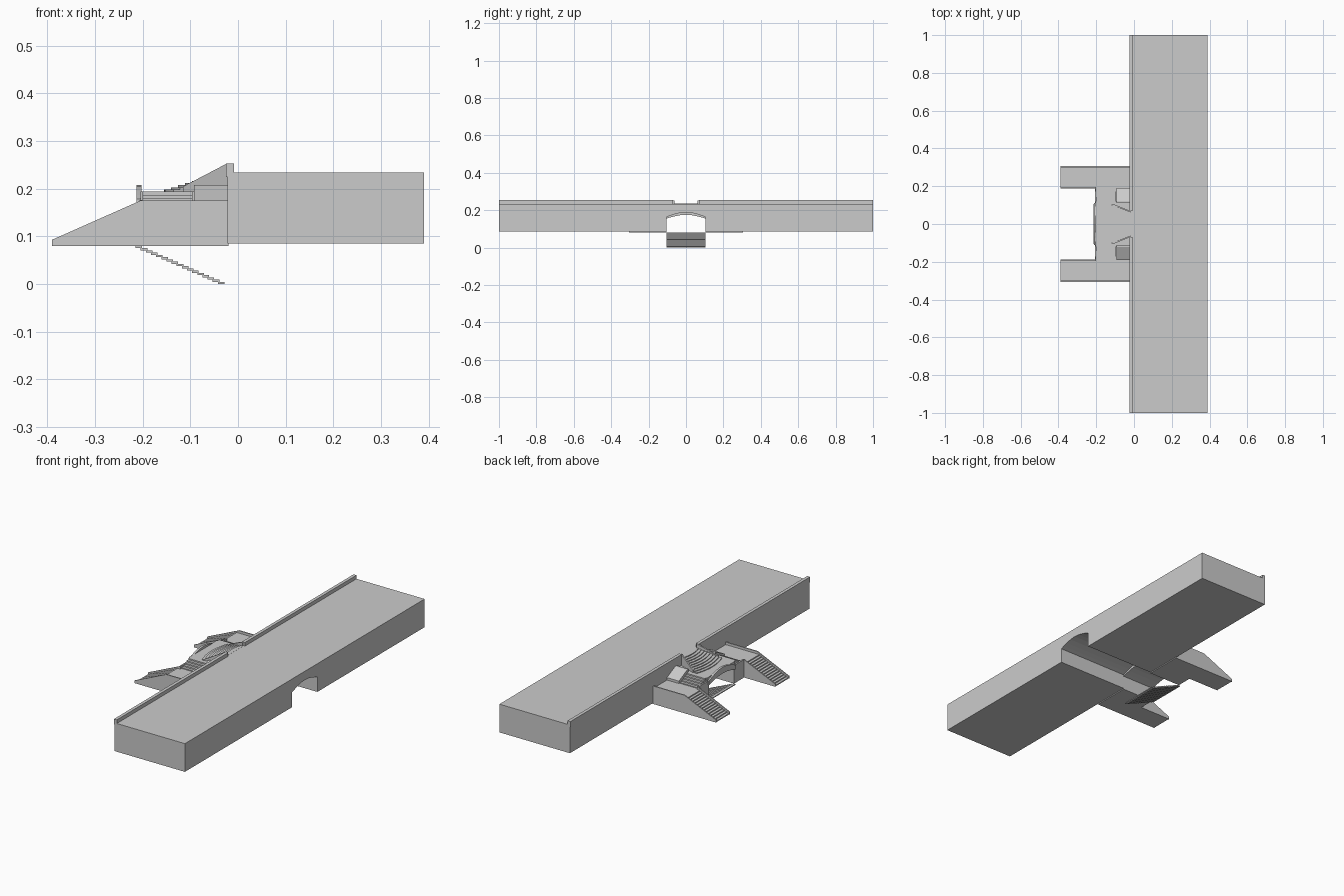
import bpy, bmesh, math
from mathutils import Vector

if "Cube" in bpy.data.objects:
    bpy.data.objects.remove(bpy.data.objects["Cube"])


def prism(name, pts, axis, a, b):
    """Extrude a 2D outline along an axis from a to b (y: pts are x,z; x: pts are y,z; z: pts are x,y)."""
    def place(p, t):
        return {'y': (p[0], t, p[1]), 'x': (t, p[0], p[1]), 'z': (p[0], p[1], t)}[axis]
    bm = bmesh.new()
    face = bm.faces.new([bm.verts.new(place(p, a)) for p in pts])
    ext = bmesh.ops.extrude_face_region(bm, geom=[face])
    verts = [g for g in ext['geom'] if isinstance(g, bmesh.types.BMVert)]
    bmesh.ops.translate(bm, verts=verts, vec=Vector(place((0, 0), b - a)))
    bmesh.ops.recalc_face_normals(bm, faces=bm.faces)
    me = bpy.data.meshes.new(name)
    bm.to_mesh(me)
    bm.free()
    ob = bpy.data.objects.new(name, me)
    bpy.context.collection.objects.link(ob)
    return ob


def box(name, x0, x1, y0, y1, z0, z1):
    return prism(name, [(x0, y0), (x1, y0), (x1, y1), (x0, y1)], 'z', z0, z1)


def mirrored(name, pts, axis, a, b):
    """Prism plus its copy on the other side of y = 0."""
    ob = prism(name, pts, axis, a, b)
    m = ob.modifiers.new("mirror", 'MIRROR')
    m.use_axis = (False, True, False)
    return ob


def rect(a0, a1, b0, b1):
    return [(a0, b0), (a1, b0), (a1, b1), (a0, b1)]


def arc(w, z, rise, n=10):
    """Shallow arch points from +w to -w."""
    return [(w * math.cos(math.pi * i / n), z + rise * math.cos(math.pi / 2 * math.cos(math.pi * i / n)))
            for i in range(n + 1)]


def stairs(x0, z0, x1, z1, n, base):
    """Closed stair profile climbing from x0 to x1 above a flat base."""
    pts = [(x0, base)]
    dx, dz = (x1 - x0) / n, (z1 - z0) / n
    for i in range(n):
        pts += [(x0 + i * dx, z0 + (i + 1) * dz), (x0 + (i + 1) * dx, z0 + (i + 1) * dz)]
    return pts + [(x1, base)]


# Embankment with the passage cut out of its outline
W = 0.105
prism("embankment", [(-1, 0.085), (-1, 0.234), (1, 0.234), (1, 0.085), (W, 0.085)]
      + arc(W, 0.163, 0.025) + [(-W, 0.085)], 'x', -0.022, 0.39)

# Parapet with a gap at the stair head
mirrored("parapet", rect(-0.025, -0.008, 0.225, 0.253), 'y', 0.07, 1.0)

# Side flights with sloping cheek walls
mirrored("side_flight", stairs(-0.388, 0.08, -0.205, 0.162, 14, 0.08), 'y', 0.193, 0.302)
cheek = [(-0.39, 0.08), (-0.39, 0.093), (-0.205, 0.175), (-0.02, 0.175), (-0.02, 0.08)]
mirrored("outer_cheek", cheek, 'y', 0.3, 0.306)
mirrored("inner_cheek", cheek[:3] + [(-0.2, 0.175), (-0.2, 0.08)], 'y', 0.189, 0.195)

# Side landings and their front walls
mirrored("landing", rect(-0.205, -0.02, 0.08, 0.162), 'y', W, 0.302)
mirrored("landing_front_wall", rect(-0.207, -0.2, 0.08, 0.176), 'y', W, 0.192)

# Short flights from the landings up to the bridge deck
mirrored("bridge_steps", stairs(0.185, 0.16, 0.115, 0.194, 5, 0.155), 'x', -0.2, -0.095)
mirrored("back_ramp_wall", [(0.11, 0.155), (0.11, 0.208), (0.122, 0.208), (0.19, 0.175), (0.19, 0.155)],
         'x', -0.092, -0.02)

# Bridge deck with arched underside, and arched front parapet
prism("bridge_deck", [(-0.118, 0.194), (0.118, 0.194), (0.118, 0.155)] + arc(W, 0.155, 0.02)
      + [(-0.118, 0.155)], 'x', -0.205, -0.02)
prism("bridge_parapet", arc(0.112, 0.155, 0.02) + arc(0.112, 0.178, 0.03)[::-1], 'x', -0.213, -0.202)

# Upper flight of curved steps, fanning out from the gap
CX, SPREAD, N = 0.147, math.radians(21), 9
for i in range(N):
    r = 0.302 - i * 0.0145
    angles = [SPREAD * (k / 6 - 1) for k in range(13)]
    pts = [(CX - r * math.cos(a), r * math.sin(a)) for a in angles]
    z = 0.194 + i * 0.0045
    prism("curved_step", pts + [(-0.015, 0.062), (-0.015, -0.062)], 'z', z - 0.001, z + 0.0045)

# Sloping cheek walls beside the curved steps
for s in (-1, 1):
    ob = prism("curved_stair_cheek", [(-0.115, 0.19), (-0.115, 0.205), (-0.025, 0.252), (-0.018, 0.252),
                                      (-0.018, 0.19)], 'y', -0.004, 0.004)
    for v in ob.data.vertices:
        v.co.y += s * (0.066 + (-0.02 - v.co.x) * 0.39)
    ob.data.update()

# Flight going down under the bridge
n = 17
for i in range(n):
    x = -0.215 + i * 0.0108
    z = 0.08 - i * 0.0047
    box("lower_step", x, x + 0.0138, -W, W, max(z - 0.0048, 0), z)
